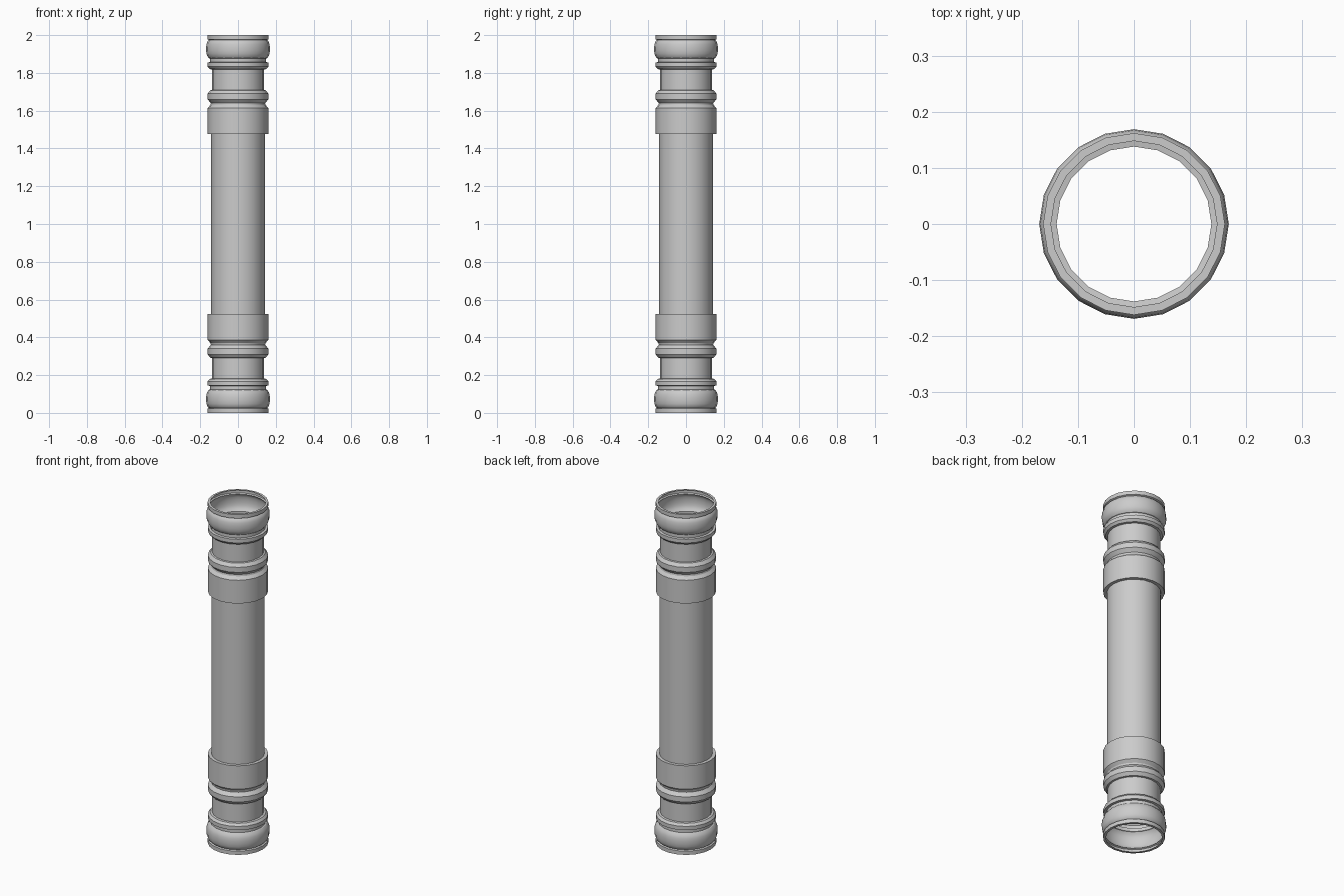
import bpy
import bmesh
from math import cos, sin, pi, radians

if "Cube" in bpy.data.objects:
    bpy.data.objects.remove(bpy.data.objects["Cube"])

SIDES = 20
HEIGHT = 2.0


def lathe(name, profile):
    """Spin an upward (radius, z) profile into an open 20-sided shell."""
    bm = bmesh.new()
    rings = [[bm.verts.new((r * cos(2 * pi * k / SIDES), r * sin(2 * pi * k / SIDES), z))
              for k in range(SIDES)] for r, z in profile]
    for a, b in zip(rings, rings[1:]):
        for k in range(SIDES):
            n = (k + 1) % SIDES
            bm.faces.new((a[k], a[n], b[n], b[k]))
    mesh = bpy.data.meshes.new(name)
    bm.to_mesh(mesh)
    bm.free()
    obj = bpy.data.objects.new(name, mesh)
    bpy.context.collection.objects.link(obj)
    bpy.ops.object.select_all(action='DESELECT')
    obj.select_set(True)
    bpy.context.view_layer.objects.active = obj
    bpy.ops.object.shade_smooth_by_angle(angle=radians(30))
    return obj


# Profiles of the lower end, from the ground up
parts = {
    # flat rim around the open mouth
    "rim": [(0.148, 0.0), (0.162, 0.0), (0.162, 0.022), (0.154, 0.026)],
    # rounded bulge next to the rim
    "bulge": [(0.154, 0.026), (0.162, 0.034), (0.167, 0.048), (0.169, 0.066),
              (0.169, 0.082), (0.167, 0.098), (0.162, 0.112), (0.154, 0.122),
              (0.148, 0.124)],
    # recessed band and thin ring
    "thin_ring": [(0.148, 0.124), (0.148, 0.143), (0.161, 0.145), (0.161, 0.167),
                  (0.15, 0.18), (0.138, 0.182)],
    # narrow neck
    "neck": [(0.138, 0.182), (0.138, 0.29)],
    # bevelled middle ring
    "bevelled_ring": [(0.138, 0.29), (0.147, 0.292), (0.161, 0.31), (0.161, 0.34),
                      (0.144, 0.36)],
    # wide cuff that grips the shaft
    "cuff": [(0.144, 0.36), (0.146, 0.37), (0.161, 0.386), (0.161, 0.523),
             (0.142, 0.523)],
}

for name, profile in parts.items():
    lathe("lower_" + name, profile)
    lathe("upper_" + name, [(r, HEIGHT - z) for r, z in reversed(profile)])

# Plain central shaft
lathe("shaft", [(0.142, 0.523), (0.142, HEIGHT - 0.523)])
